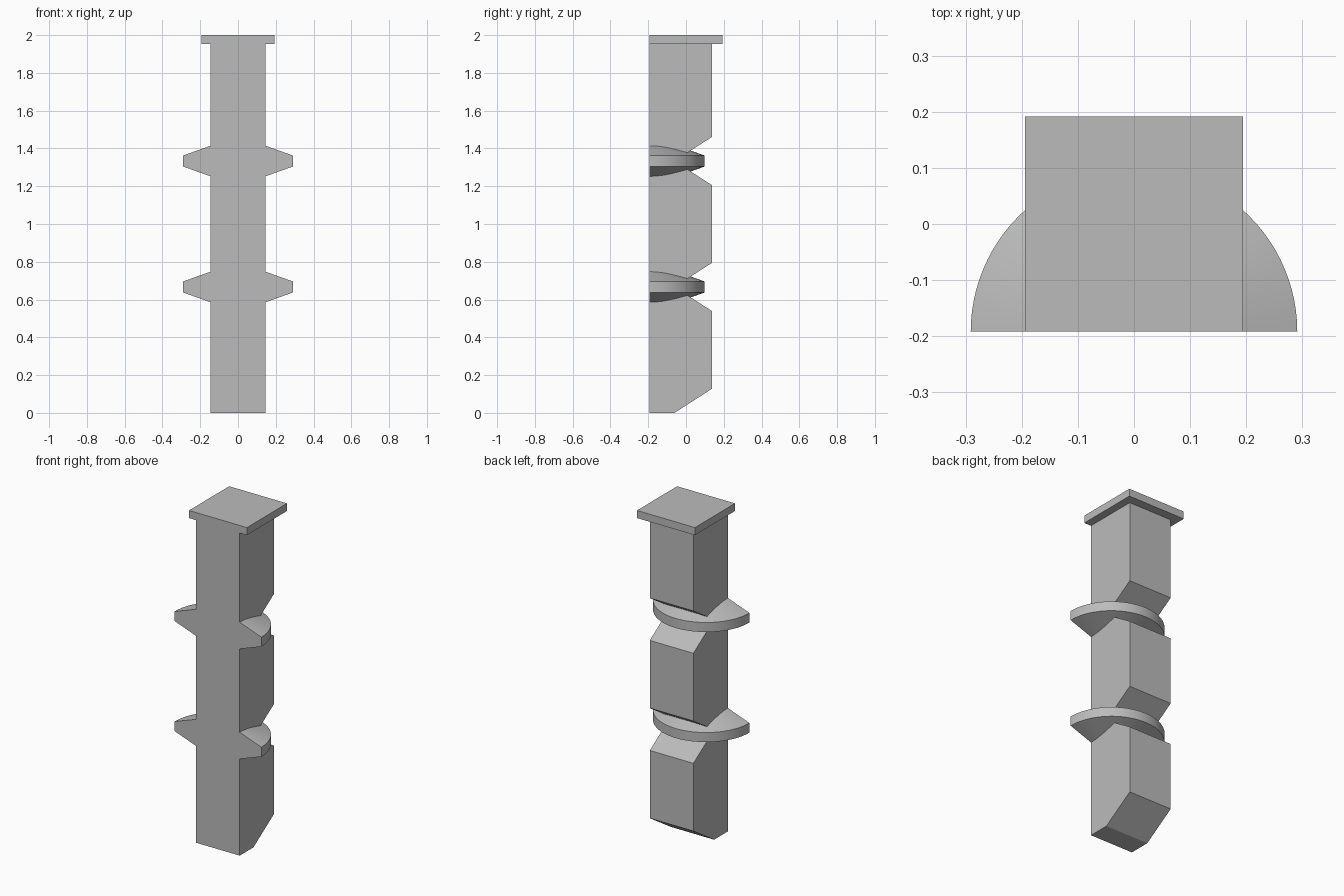
import bpy
import bmesh
from math import pi, radians
from mathutils import Vector

cube = bpy.data.objects.get("Cube")
if cube:
    bpy.data.objects.remove(cube, do_unlink=True)

# Overall measures
FRONT, BACK, HALF_WIDTH = -0.192, 0.138, 0.146
CAP_HALF, CAP_BASE, TOP = 0.194, 1.954, 2.0
NOTCH_Y, NOTCH_HALF = -0.061, 0.128
COLLAR_HEIGHTS = [TOP / 3, TOP * 2 / 3]

stone = bpy.data.materials.new("plain grey")
stone.use_nodes = True
grey = (0.5, 0.5, 0.5, 1.0)
stone.diffuse_color = grey
stone.node_tree.nodes["Principled BSDF"].inputs["Base Color"].default_value = grey


def finish(name, bm):
    bmesh.ops.remove_doubles(bm, verts=bm.verts, dist=1e-5)
    bmesh.ops.recalc_face_normals(bm, faces=bm.faces)
    mesh = bpy.data.meshes.new(name)
    bm.to_mesh(mesh)
    bm.free()
    mesh.materials.append(stone)
    obj = bpy.data.objects.new(name, mesh)
    bpy.context.collection.objects.link(obj)
    return obj


def extrude_profile(name, profile, half_width):
    """Side profile of (y, z) points, extruded across x."""
    bm = bmesh.new()
    face = bm.faces.new([bm.verts.new((-half_width, y, z)) for y, z in profile])
    side = bmesh.ops.extrude_face_region(bm, geom=[face])
    verts = [v for v in side["geom"] if isinstance(v, bmesh.types.BMVert)]
    bmesh.ops.translate(bm, verts=verts, vec=(2 * half_width, 0, 0))
    return finish(name, bm)


def half_collar(name, height):
    """Half disc with conical top and underside, centred on the front plane."""
    profile = [(0, 0.133), (0.291, 0.029), (0.291, -0.029), (0, -0.133)]
    bm = bmesh.new()
    verts = [bm.verts.new((r, FRONT, height + z)) for r, z in profile]
    edges = [bm.edges.new(pair) for pair in zip(verts, verts[1:])]
    bmesh.ops.spin(bm, geom=verts + edges, cent=(0, FRONT, height),
                   axis=(0, 0, 1), angle=pi, steps=48)
    bmesh.ops.remove_doubles(bm, verts=bm.verts, dist=1e-5)
    # Close the flat front
    bmesh.ops.holes_fill(bm, edges=[e for e in bm.edges if e.is_boundary], sides=0)
    return finish(name, bm)


# Post with a sloped foot and V notches along the back
outline = [(FRONT, 0), (NOTCH_Y, 0), (BACK, NOTCH_HALF)]
for h in COLLAR_HEIGHTS:
    outline += [(BACK, h - NOTCH_HALF), (NOTCH_Y, h), (BACK, h + NOTCH_HALF)]
outline += [(BACK, CAP_BASE + 0.02), (FRONT, CAP_BASE + 0.02)]
post = extrude_profile("notched_post", outline, HALF_WIDTH)

# Square cap and two collars
parts = [extrude_profile("cap", [(FRONT, CAP_BASE), (-FRONT, CAP_BASE),
                                 (-FRONT, TOP), (FRONT, TOP)], CAP_HALF)]
for label, h in zip(("lower", "upper"), COLLAR_HEIGHTS):
    parts.append(half_collar(label + "_collar", h))

# Merge into one solid so the front is a single flush face
for part in parts:
    mod = post.modifiers.new(part.name, "BOOLEAN")
    mod.operation = "UNION"
    mod.solver = "EXACT"
    mod.object = part
bpy.ops.object.select_all(action="DESELECT")
post.select_set(True)
bpy.context.view_layer.objects.active = post
for mod in list(post.modifiers):
    bpy.ops.object.modifier_apply(modifier=mod.name)
for part in parts:
    bpy.data.objects.remove(part, do_unlink=True)

bpy.ops.object.shade_smooth_by_angle(angle=radians(20))
